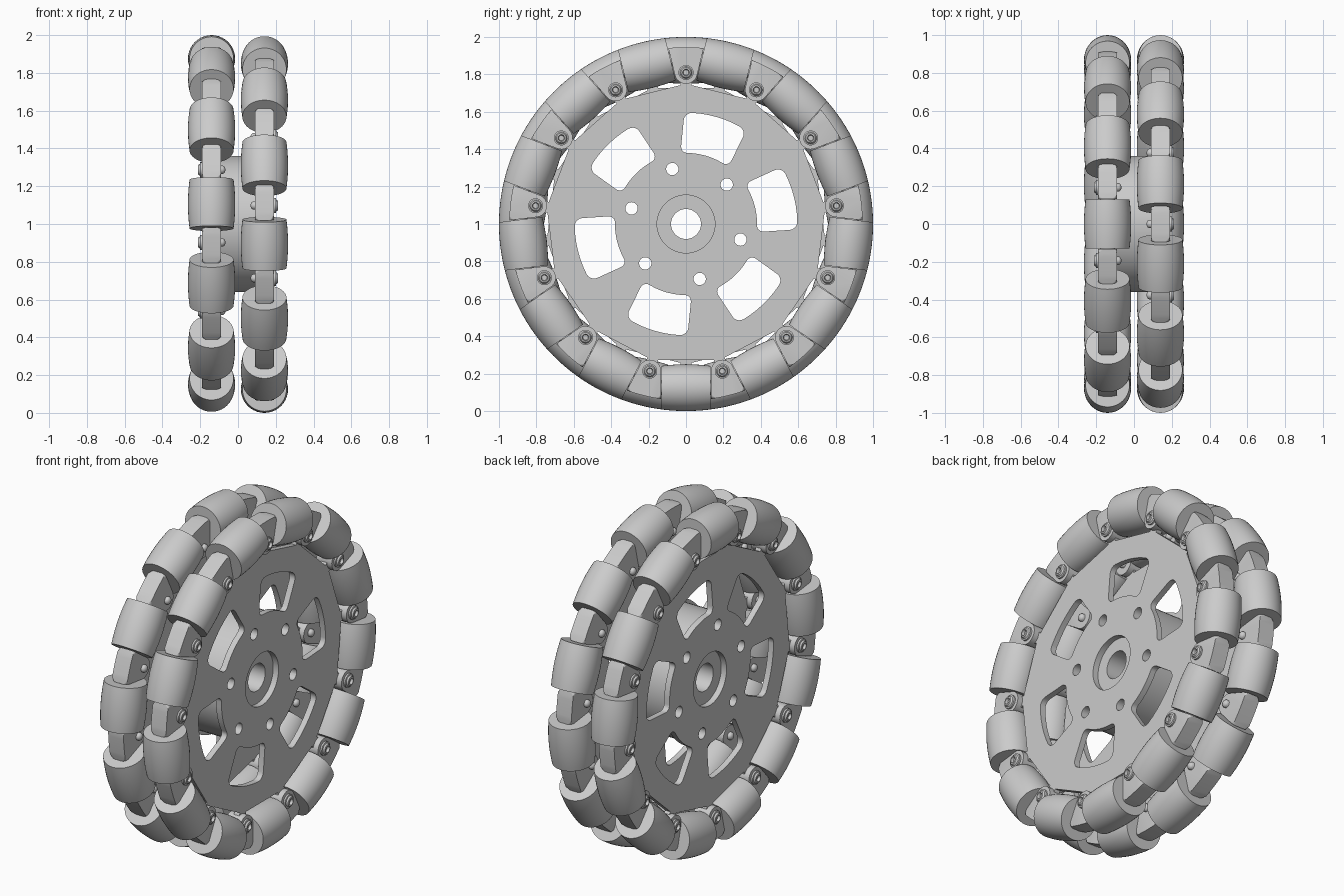
import bpy, bmesh, math
from mathutils import Matrix, Vector

if "Cube" in bpy.data.objects:
    bpy.data.objects.remove(bpy.data.objects["Cube"], do_unlink=True)

COUNT = 13                      # rollers per row
STEP = math.tau / COUNT
ROW_X = 0.14                    # centre plane of each row
PLATE_HALF = 0.0175             # half thickness of a plate
EAR_HALF = 0.05                 # half thickness of a roller bracket
AXIS_R = 0.875                  # radius of the roller axes
SCREW_R = 0.81
EAR_TOP = 0.945
ROLLER_HALF = 0.13
CLEAR = ROLLER_HALF + 0.003
CENTRE = Matrix.Translation((0, 0, 1))

grey = bpy.data.materials.new("plain_grey")
grey.use_nodes = True
COLOUR = (0.6, 0.6, 0.6, 1)
grey.diffuse_color = COLOUR
grey.node_tree.nodes["Principled BSDF"].inputs["Base Color"].default_value = COLOUR


def turn(angle):
    """Rotate the top of the wheel towards +y."""
    return Matrix.Rotation(-angle, 4, 'X')


def to_mesh(bm, name):
    bmesh.ops.recalc_face_normals(bm, faces=bm.faces)
    mesh = bpy.data.meshes.new(name)
    bm.to_mesh(mesh)
    bm.free()
    mesh.materials.append(grey)
    return mesh


def smooth(mesh):
    mesh.shade_smooth()
    mesh.set_sharp_from_angle(angle=math.radians(30))


def place(mesh, name, matrix):
    obj = bpy.data.objects.new(name, mesh)
    bpy.context.collection.objects.link(obj)
    obj.matrix_world = matrix
    return obj


def prism(bm, outline, x0, x1, matrix=Matrix(), round_at=(), radius=0.04):
    """Extrude a (y, z) outline along x, optionally rounding some corners."""
    rings = [[bm.verts.new(matrix @ Vector((x, y, z))) for y, z in outline] for x in (x0, x1)]
    n = len(outline)
    for ring in rings:
        bm.faces.new(ring)
    for i in range(n):
        j = (i + 1) % n
        bm.faces.new((rings[0][i], rings[0][j], rings[1][j], rings[1][i]))
    edges = [bm.edges.get((rings[0][i], rings[1][i])) for i in round_at]
    if edges:
        bmesh.ops.bevel(bm, geom=edges, offset=radius, segments=5, profile=0.5, affect='EDGES')


def circle(radius, sides, centre_z=0):
    return [(radius * math.sin(math.tau * i / sides),
             centre_z + radius * math.cos(math.tau * i / sides)) for i in range(sides)]


def lathe(profile, axis, sides, closed=False):
    """Spin (along, radius) points around the x or y axis."""
    bm = bmesh.new()
    across = Vector((0, 0, 1))
    verts = [bm.verts.new(axis * a + across * r) for a, r in profile]
    edges = [bm.edges.new(pair) for pair in zip(verts, verts[1:])]
    if closed:
        edges.append(bm.edges.new((verts[-1], verts[0])))
    bmesh.ops.spin(bm, geom=verts + edges, cent=(0, 0, 0), axis=axis,
                   angle=math.tau, steps=sides, use_duplicate=False)
    bmesh.ops.remove_doubles(bm, verts=bm.verts, dist=1e-4)
    return bm


def cut(base, cutter_bms):
    """Subtract each cutter and bake the result into the base object."""
    helpers = []
    for bm in cutter_bms:
        helper = place(to_mesh(bm, "cutter"), "cutter", base.matrix_world)
        helper.hide_render = True
        mod = base.modifiers.new("cut", 'BOOLEAN')
        mod.operation, mod.solver, mod.object = 'DIFFERENCE', 'EXACT', helper
        helpers.append(helper)
    bpy.context.view_layer.update()
    evaluated = base.evaluated_get(bpy.context.evaluated_depsgraph_get())
    mesh = bpy.data.meshes.new_from_object(evaluated)
    base.modifiers.clear()
    base.data = mesh
    smooth(mesh)
    for helper in helpers:
        bpy.data.objects.remove(helper, do_unlink=True)


def window_outline():
    """Window between an outer and an inner arc, with slanted sides."""
    points = []
    for radius, half, sign in ((0.595, 0.172, 1), (0.38, 0.133, -1)):
        for i in range(9):
            y = sign * half * (i / 4 - 1)
            points.append((y, math.sqrt(radius ** 2 - y ** 2)))
    return points


def ear_bm():
    """Wedge between two rollers, round below the screw, filleted on the outside."""
    wall = math.asin(CLEAR / EAR_TOP)
    top = [(STEP / 2 - wall) * (i / 4 - 1) for i in range(9)]
    outline = [(EAR_TOP * math.sin(t), EAR_TOP * math.cos(t)) for t in top]
    r = SCREW_R * math.sin(STEP / 2) - CLEAR
    for i in range(13):
        t = -STEP / 2 - (math.pi - STEP) * i / 12
        outline.append((r * math.cos(t), SCREW_R + r * math.sin(t)))
    bm = bmesh.new()
    prism(bm, outline, -EAR_HALF, EAR_HALF)
    rim = [e for e in bm.edges if all(v.co.yz.length > EAR_TOP - 0.001 for v in e.verts)
           and abs(e.verts[0].co.x - e.verts[1].co.x) < 0.001]
    bmesh.ops.bevel(bm, geom=rim, offset=0.028, segments=4, profile=0.5, affect='EDGES')
    return bm


def bolt_holes():
    """Six small holes around the hub."""
    bm = bmesh.new()
    for k in range(6):
        prism(bm, circle(0.033, 20, 0.303), -0.4, 0.4, turn(math.radians(46 + 60 * k)))
    return bm


# Shared roller, ear, screw and axle meshes
arc = []
for i in range(13):
    y = ROLLER_HALF * (i / 6 - 1)
    arc.append((y, math.sqrt(1 - y * y) - AXIS_R))
roller_profile = [(-ROLLER_HALF, 0.04)] + arc + [(ROLLER_HALF, 0.04)]
roller_mesh = to_mesh(lathe(roller_profile, Vector((0, 1, 0)), 40, closed=True), "roller")

# Wide socket head on the outside, small domed end on the inside
screw_profile = [(0.058, 0), (0.058, 0.014), (0.073, 0.018), (0.071, 0.026), (0.062, 0.032),
                 (0.06, 0.04), (0.045, 0.04), (0.045, 0.022), (-0.06, 0.022),
                 (-0.067, 0.018), (-0.072, 0.01), (-0.074, 0)]
screw_mesh = to_mesh(lathe(screw_profile, Vector((1, 0, 0)), 24), "screw")

axle_profile = [(-0.14, 0), (-0.14, 0.04), (0.14, 0.04), (0.14, 0)]
axle_mesh = to_mesh(lathe(axle_profile, Vector((0, 1, 0)), 24), "axle")
ear_mesh = to_mesh(ear_bm(), "ear")
for mesh in (roller_mesh, screw_mesh, axle_mesh, ear_mesh):
    smooth(mesh)

# Two rows, the second turned by half a step
for side, label, phase in ((1, "left", 0.5), (-1, "right", 0.0)):
    row = CENTRE @ Matrix.Translation((side * ROW_X, 0, 0))

    # Thin side plate with a tab reaching into every ear
    plate_bm, notches, windows, opening = (bmesh.new() for _ in range(4))
    prism(plate_bm, circle(0.84, 104), -PLATE_HALF, PLATE_HALF)
    plate = place(to_mesh(plate_bm, "side_plate"), label + "_side_plate", row)
    for k in range(COUNT):
        prism(notches, [(-0.15, 0.728), (0.15, 0.728), (0.15, 1), (-0.15, 1)], -0.2, 0.2,
              turn((k + phase) * STEP))
    for k in range(6):
        prism(windows, window_outline(), -0.2, 0.2, turn(math.radians(16 + 60 * k)),
              round_at=(0, 8, 9, 17))
    prism(opening, circle(0.155, 48), -0.2, 0.2)
    cut(plate, [notches, windows, opening, bolt_holes()])

    # Rollers on their axles, and an ear with its screw between each pair
    outward = Matrix.Rotation(0 if side > 0 else math.pi, 4, 'Z')
    for k in range(COUNT):
        at_roller = row @ turn((k + phase) * STEP) @ Matrix.Translation((0, 0, AXIS_R))
        at_ear = row @ turn((k + phase + 0.5) * STEP)
        place(roller_mesh, f"{label}_roller_{k + 1}", at_roller)
        place(axle_mesh, f"{label}_axle_{k + 1}", at_roller)
        place(ear_mesh, f"{label}_ear_{k + 1}", at_ear)
        place(screw_mesh, f"{label}_screw_{k + 1}",
              at_ear @ Matrix.Translation((0, 0, SCREW_R)) @ outward)

# Hub joining the two plates
hub_bm, bore = bmesh.new(), bmesh.new()
prism(hub_bm, circle(0.36, 64), PLATE_HALF - ROW_X, ROW_X - PLATE_HALF)
prism(bore, circle(0.08, 40), -0.4, 0.4)
hub = place(to_mesh(hub_bm, "hub"), "hub", CENTRE)
cut(hub, [bore, bolt_holes()])
